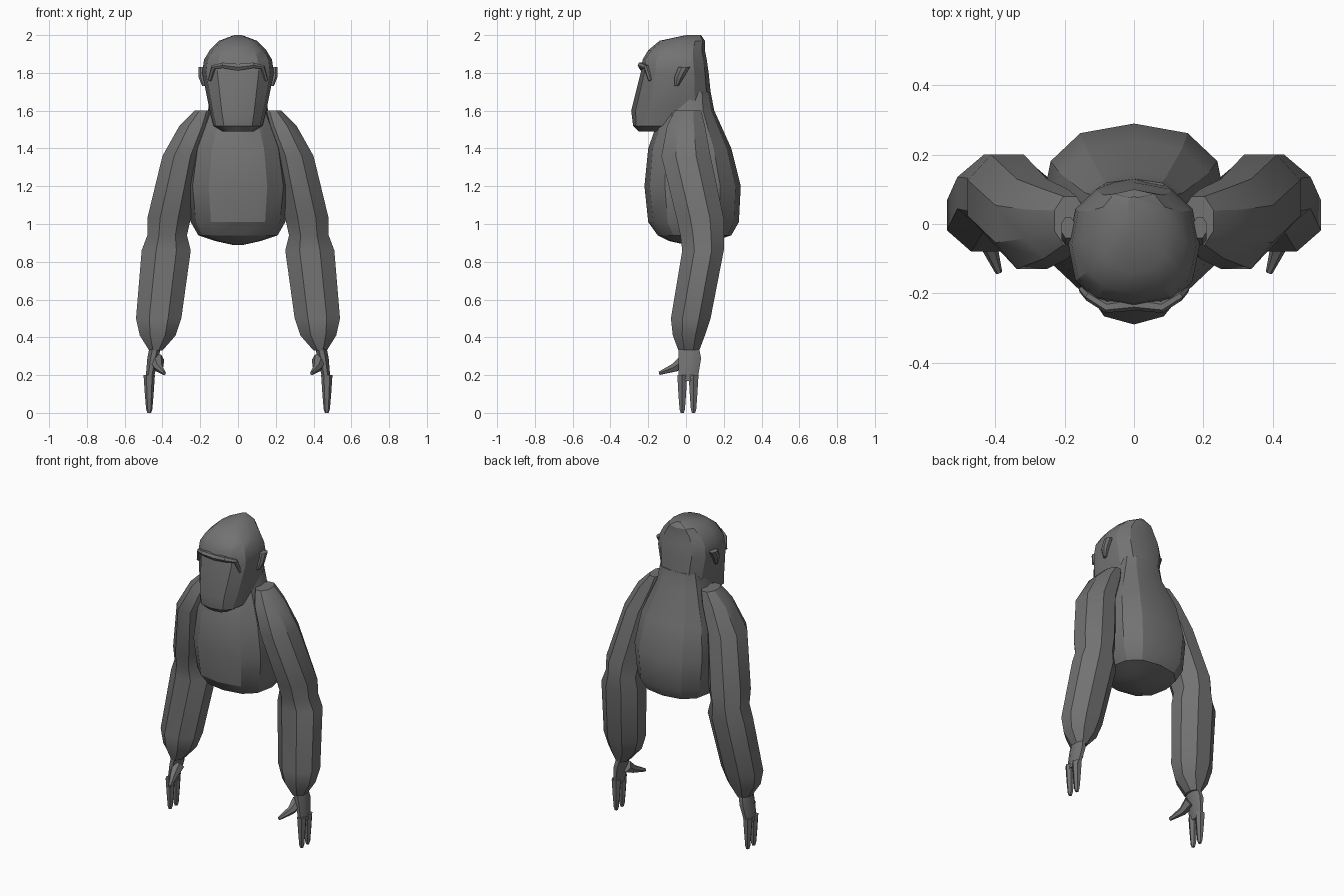
import bpy, bmesh, math
from mathutils import Vector

cube = bpy.data.objects.get("Cube")
if cube:
    bpy.data.objects.remove(cube, do_unlink=True)

grey = bpy.data.materials.new("dark grey fur")
grey.use_nodes = True
grey.diffuse_color = (.17, .17, .17, 1)
shader = grey.node_tree.nodes["Principled BSDF"]
shader.inputs["Base Color"].default_value = grey.diffuse_color


def skin(name, rings, mirrored):
    """Bridge closed rings of points, cap both ends and shade the result."""
    bm = bmesh.new()
    loops = [[bm.verts.new(point) for point in ring] for ring in rings]
    for lower, upper in zip(loops, loops[1:]):
        for i in range(len(lower)):
            bm.faces.new((lower[i - 1], lower[i], upper[i], upper[i - 1]))
    bm.faces.new(loops[0])
    bm.faces.new(loops[-1])
    bmesh.ops.recalc_face_normals(bm, faces=bm.faces)
    mesh = bpy.data.meshes.new(name)
    bm.to_mesh(mesh)
    bm.free()
    mesh.materials.append(grey)
    obj = bpy.data.objects.new(name, mesh)
    bpy.context.collection.objects.link(obj)
    bpy.ops.object.select_all(action='DESELECT')
    obj.select_set(True)
    bpy.context.view_layer.objects.active = obj
    bpy.ops.object.shade_smooth_by_angle(angle=math.radians(28))
    if mirrored:
        obj.modifiers.new("other side", 'MIRROR')


def body(name, levels, sides=12, fullness=.8):
    """Rounded central form from levels of (z, half width, front, back)."""
    def bulge(value):
        return math.copysign(abs(value) ** fullness, value)

    angles = [math.tau * k / sides for k in range(sides)]
    rings = [[(width * bulge(math.sin(t)),
               (front + back) / 2 + (front - back) / 2 * bulge(math.cos(t)), z)
              for t in angles]
             for z, width, front, back in levels]
    skin(name, rings, mirrored=False)


def limb(name, levels, sides=8):
    """Octagonal paired form from levels of (z, inner, outer, front, back)."""
    angles = [math.tau * (k + .5) / sides for k in range(sides)]
    reach = 1 / math.cos(math.pi / sides) / 2
    rings = [[((inner + outer) / 2 + (outer - inner) * reach * math.cos(t),
               (front + back) / 2 + (back - front) * reach * math.sin(t), z)
              for t in angles]
             for z, inner, outer, front, back in levels]
    skin(name, rings, mirrored=True)


def tube(name, path, start, end, sides=6):
    """Paired tapering tube along a path, from the start to the end radius."""
    points = [Vector(p) for p in path]
    last = len(points) - 1
    rings = []
    for i, point in enumerate(points):
        direction = points[min(i + 1, last)] - points[max(i - 1, 0)]
        turn = direction.to_track_quat('Z', 'Y')
        radius = start + (end - start) * i / last
        spokes = [Vector((math.cos(t), math.sin(t), 0)) * radius
                  for t in (math.tau * k / sides for k in range(sides))]
        rings.append([point + turn @ spoke for spoke in spokes])
    skin(name, rings, mirrored=True)


# Torso with a rounded belly and a ridged back
body("torso", [
    (.89, .03, 0, .06),
    (.91, .12, -.09, .15),
    (.94, .21, -.15, .24),
    (1.01, .25, -.2, .28),
    (1.2, .27, -.22, .29),
    (1.4, .24, -.2, .24),
    (1.6, .16, -.13, .15),
    (1.7, .14, -.08, .13),
])

# Head with a heavy jaw and a crest at the back
body("head", [
    (1.49, .08, -.25, -.1),
    (1.52, .13, -.28, 0),
    (1.6, .15, -.29, .14),
    (1.8, .19, -.24, .12),
    (1.87, .18, -.23, .11),
    (1.92, .15, -.2, .1),
    (1.97, .1, -.14, .1),
    (2, .02, 0, .08),
])

# Brow ridge, tapering down beside the eyes
tube("brow", [
    (0, -.23, 1.83),
    (.08, -.24, 1.84),
    (.13, -.21, 1.83),
    (.15, -.19, 1.76),
], start=.02, end=.01)

# Ears, leaning backwards
limb("ears", [
    (1.73, .17, .19, -.06, -.04),
    (1.78, .17, .21, -.06, -.01),
    (1.83, .17, .21, -.04, .02),
])

# Arms from shoulder to wrist
limb("arms", [
    (1.6, .14, .23, -.06, .08),
    (1.52, .14, .31, -.1, .1),
    (1.36, .19, .4, -.13, .13),
    (1.03, .25, .48, -.05, .2),
    (.94, .27, .48, -.03, .2),
    (.86, .25, .51, -.02, .2),
    (.5, .3, .54, -.08, .13),
    (.41, .33, .52, -.07, .1),
    (.33, .4, .47, -.04, .07),
])

# Hands, each with two fingers and a forward thumb
limb("palms", [
    (.34, .41, .47, -.04, .07),
    (.29, .42, .48, -.04, .08),
    (.17, .45, .49, -.04, .06),
])
for label, y in (("front", -.02), ("back", .04)):
    tube(label + "_fingers", [(.47, y, z) for z in (.2, .1, .02, 0)],
         start=.03, end=.01)
tube("thumbs", [
    (.43, 0, .28),
    (.42, -.06, .24),
    (.39, -.14, .21),
], start=.04, end=.01)
